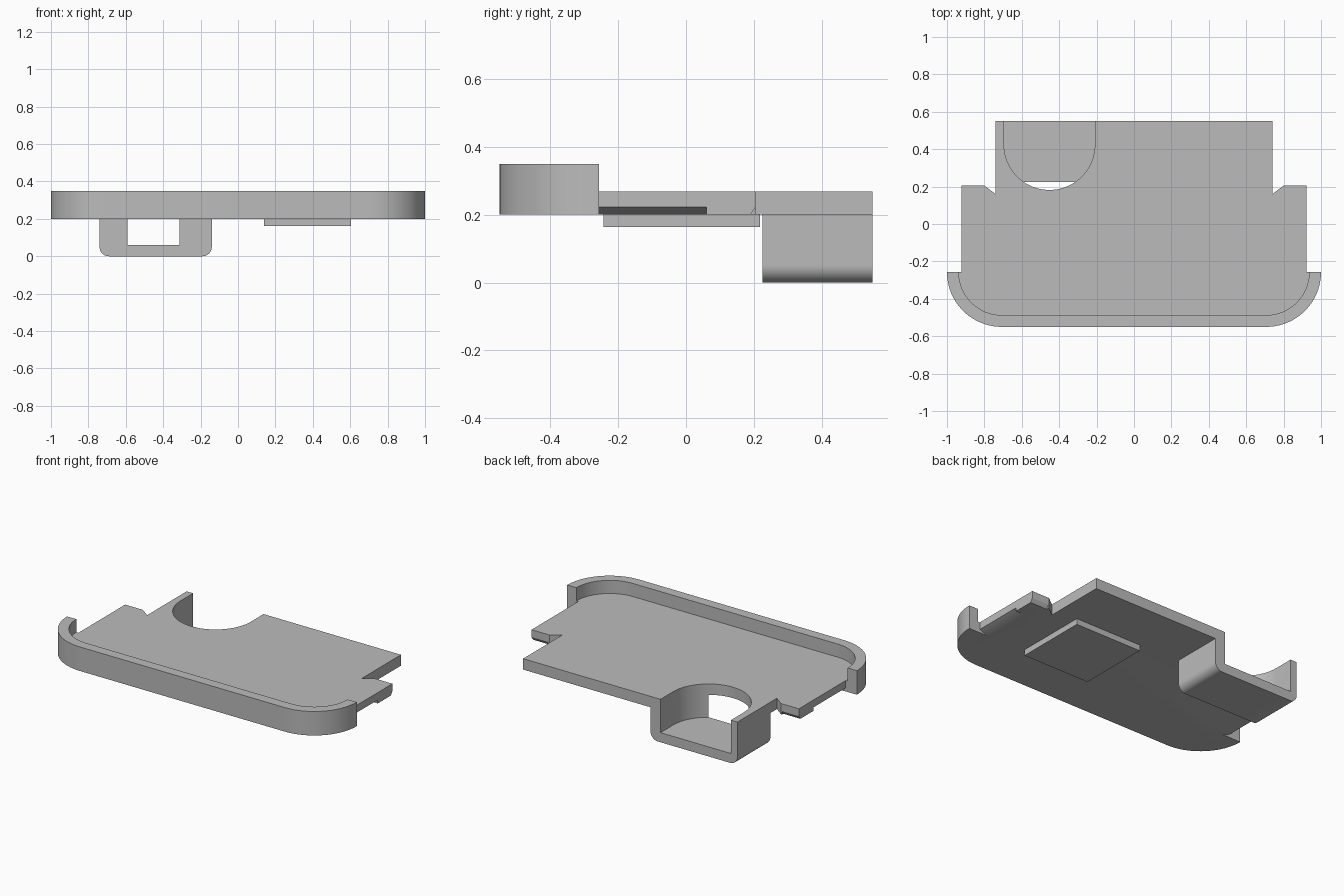
import bpy, bmesh
from math import sin, cos, pi, radians, asin
from mathutils import Vector

cube = bpy.data.objects.get("Cube")
if cube:
    bpy.data.objects.remove(cube, do_unlink=True)

grey = bpy.data.materials.new("grey_plastic")
grey.use_nodes = True
grey.diffuse_color = (0.5, 0.5, 0.5, 1)
grey.node_tree.nodes["Principled BSDF"].inputs["Base Color"].default_value = (0.5, 0.5, 0.5, 1)


def arc(cx, cy, r, a0, a1, n=20):
    """Points along an arc, angles in degrees."""
    angles = [radians(a0 + (a1 - a0) * i / n) for i in range(n + 1)]
    return [(cx + r * cos(a), cy + r * sin(a)) for a in angles]


def prism(name, outline, lo, hi, axis="z"):
    """Extrude a closed outline along one axis."""
    place = {"x": lambda u, v: (lo, u, v),
             "y": lambda u, v: (u, lo, v),
             "z": lambda u, v: (u, v, lo)}[axis]
    move = Vector([hi - lo if a == axis else 0 for a in "xyz"])
    bm = bmesh.new()
    face = bm.faces.new([bm.verts.new(place(u, v)) for u, v in outline])
    new = bmesh.ops.extrude_face_region(bm, geom=[face])["geom"]
    bmesh.ops.translate(bm, vec=move, verts=[g for g in new if isinstance(g, bmesh.types.BMVert)])
    bmesh.ops.recalc_face_normals(bm, faces=bm.faces)
    mesh = bpy.data.meshes.new(name)
    bm.to_mesh(mesh)
    bm.free()
    mesh.materials.append(grey)
    ob = bpy.data.objects.new(name, mesh)
    bpy.context.collection.objects.link(ob)
    return ob


def activate(ob):
    bpy.ops.object.select_all(action="DESELECT")
    ob.select_set(True)
    bpy.context.view_layer.objects.active = ob


BASE, TOP, RIM_TOP = 0.2, 0.268, 0.35
FRONT_Y, BACK_Y = -0.257, 0.55      # rim ends, back edge
CORNER_X = 0.707
BODY_X, BACK_X = 0.923, 0.74
U_X, U_Y, U_R = -0.452, 0.425, 0.243  # round thumb cut-out
POCKET_Y, FLOOR_Z = 0.225, 0.06


def corners(r):
    """Front edge with two rounded corners, from left end to right end."""
    return (arc(-CORNER_X, FRONT_Y, r, 180, 270) + arc(CORNER_X, FRONT_Y, r, 270, 360))


# Main plate with notched side tabs and the round cut-out
inner = corners(0.23)
right_side = [(BODY_X, FRONT_Y), (BODY_X, 0.205), (0.8, 0.205), (BACK_X, 0.16), (BACK_X, BACK_Y)]
left_side = [(-x, y) for x, y in reversed(right_side)]
cutout = ([(U_X + U_R, BACK_Y)] + arc(U_X, U_Y, U_R, 0, -180, 40) + [(U_X - U_R, BACK_Y)])
plate = prism("plate", inner + right_side + cutout + left_side, BASE, TOP)

# Undercuts beneath the side tabs, leaving a small catch near the back
for s in (-1, 1):
    side = [(s * 0.87, BASE - 0.01), (s * 0.87, BASE), (s * BODY_X, 0.222),
            (s * 0.96, 0.222), (s * 0.96, BASE - 0.01)]
    end = [(0.19, BASE - 0.01), (0.19, BASE), (0.205, 0.222), (0.23, 0.222), (0.23, BASE - 0.01)]
    x0, x1 = sorted((s * 0.805, s * 0.96))
    for cutter in (prism("side_cutter", side, FRONT_Y + 0.001, 0.06, "y"),
                   prism("end_cutter", end, x0, x1, "x")):
        cutter.hide_render = True
        mod = plate.modifiers.new("undercut", "BOOLEAN")
        mod.object, mod.operation, mod.solver = cutter, "DIFFERENCE", "EXACT"
        activate(plate)
        bpy.ops.object.modifier_apply(modifier=mod.name)
        bpy.data.objects.remove(cutter, do_unlink=True)

# Raised rim wrapping the front
rim = prism("front_rim", corners(0.293) + inner[::-1], BASE, RIM_TOP)

# Pocket under the cut-out: rounded floor and two walls following the curve
x0, x1, r = -BACK_X, -0.14, 0.05
floor_profile = ([(x1, FLOOR_Z), (x0, FLOOR_Z)] + arc(x0 + r, r, r, 180, 270, 10)
                 + arc(x1 - r, r, r, 270, 360, 10))
floor = prism("pocket_floor", floor_profile, POCKET_Y, BACK_Y, "y")
dip = asin((U_Y - POCKET_Y) / U_R) * 180 / pi
walls = []
for name, x, a0, a1 in (("pocket_inner_wall", x1, 0, -dip), ("pocket_outer_wall", x0, 180, 180 + dip)):
    curve = arc(U_X, U_Y, U_R, a0, a1)
    outline = [(x, POCKET_Y), (x, BACK_Y), (curve[0][0], BACK_Y)] + curve
    walls.append(prism(name, outline, FLOOR_Z, BASE))

# Square pad on the underside
pad = prism("bottom_pad", [(0.14, -0.243), (0.605, -0.243), (0.605, 0.218), (0.14, 0.218)], 0.163, BASE)

for ob in [plate, rim, floor, pad] + walls:
    activate(ob)
    bpy.ops.object.shade_smooth_by_angle(angle=radians(30))
